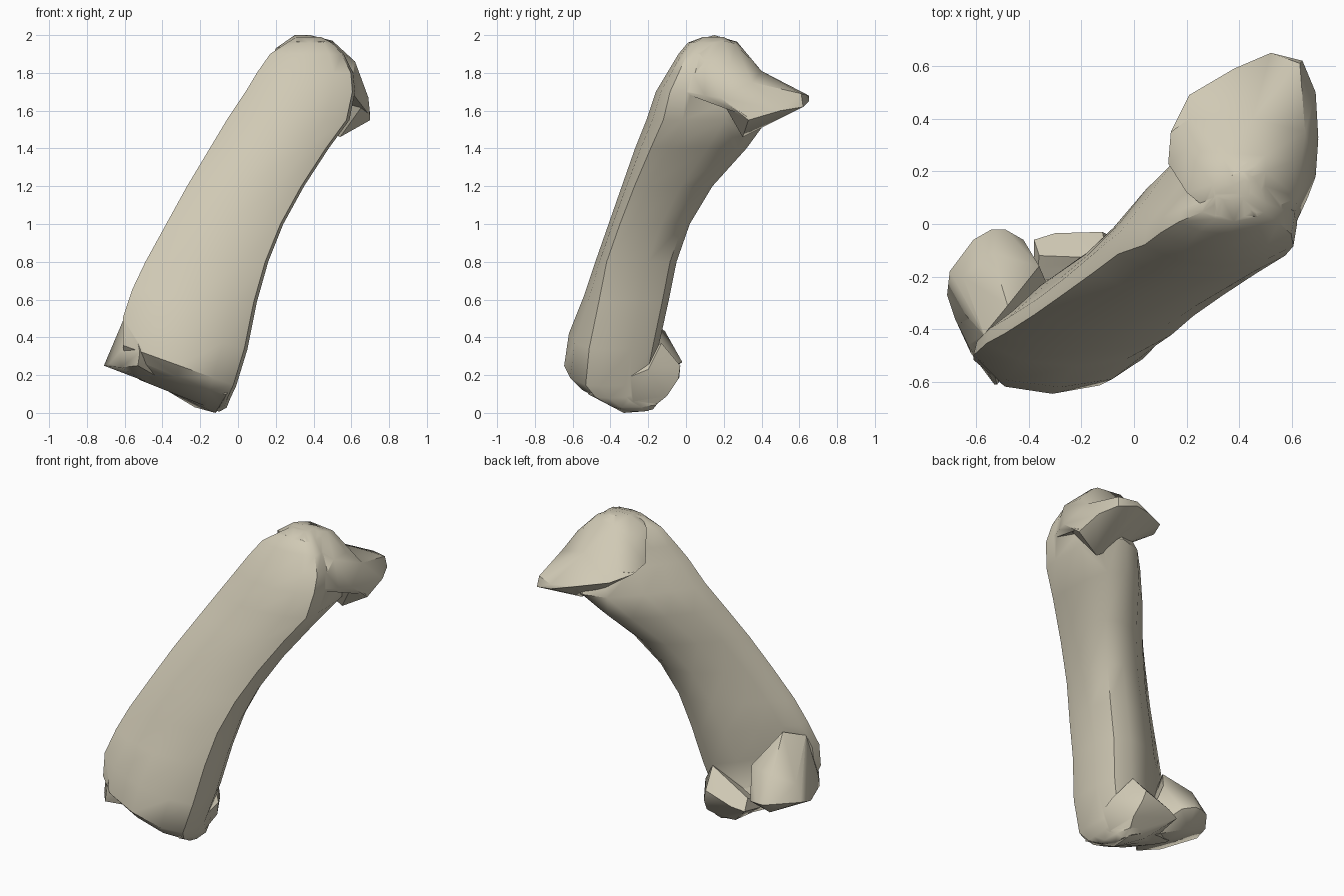
import bpy
import bmesh
from mathutils import Vector

if "Cube" in bpy.data.objects:
    bpy.data.objects.remove(bpy.data.objects["Cube"], do_unlink=True)

bone = bpy.data.materials.new("bone_beige")
bone.use_nodes = True
color = (0.63, 0.585, 0.46, 1)
bone.diffuse_color = color
bone.node_tree.nodes["Principled BSDF"].inputs["Base Color"].default_value = color


def add_object(name, bm):
    bmesh.ops.recalc_face_normals(bm, faces=bm.faces)
    mesh = bpy.data.meshes.new(name)
    bm.to_mesh(mesh)
    bm.free()
    mesh.materials.append(bone)
    obj = bpy.data.objects.new(name, mesh)
    bpy.context.collection.objects.link(obj)
    return obj


def hull(name, points):
    """Faceted solid wrapped around a few landmark points."""
    bm = bmesh.new()
    for p in points:
        bm.verts.new(p)
    result = bmesh.ops.convex_hull(bm, input=bm.verts[:])
    loose = {g for g in result["geom_interior"] + result["geom_unused"]
             if isinstance(g, bmesh.types.BMVert)}
    bmesh.ops.delete(bm, geom=list(loose), context="VERTS")
    return add_object(name, bm)


def loft(name, profile, rings):
    """Skin a profile over rings: z, left x, right x, front y, back y, tilt, front rounding."""
    bm = bmesh.new()
    loops = []
    for z, x0, x1, y0, y1, tilt, rounding in rings:
        mid, half = (x0 + x1) / 2, (x1 - x0) / 2
        loop = []
        for u, v in profile:
            depth = v + rounding * u ** 4 * (1 - v)
            loop.append(bm.verts.new(Vector((mid + u * half, y0 + depth * (y1 - y0),
                                             z + tilt * u * half))))
        loops.append(loop)
    count = len(profile)
    for low, high in zip(loops, loops[1:]):
        for i in range(count):
            j = (i + 1) % count
            bm.faces.new((low[i], low[j], high[j], high[i]))
    bm.faces.new(loops[0][::-1])
    bm.faces.new(loops[-1])
    return add_object(name, bm)


# Shaft: flat front, ridge at the back right, leaning up and backward, with a rolled foot
d_profile = [(-1, .15), (-.6, .04), (0, 0), (.6, .05), (.95, .14), (1, .3), (.98, .65),
             (.85, .92), (.55, 1), (.1, .93), (-.38, .68), (-.7, .46), (-.96, .29)]
shaft = loft("bone_shaft", d_profile, [
    (.09, -.52, -.1, -.36, -.16, -.4, .1),
    (.13, -.57, -.06, -.47, -.13, -.4, .12),
    (.19, -.6, -.04, -.58, -.15, -.4, .13),
    (.25, -.61, -.01, -.645, -.18, -.36, .15),
    (.42, -.61, .05, -.62, -.14, -.25, .12),
    (.62, -.56, .1, -.54, -.09, -.1, .05),
    (.8, -.49, .16, -.48, -.05, 0, 0),
    (1, -.38, .24, -.41, .02, 0, 0),
    (1.2, -.27, .35, -.34, .14, 0, 0),
    (1.4, -.15, .48, -.27, .32, 0, 0),
    (1.55, -.06, .59, -.21, .43, 0, 0),
    (1.7, .04, .62, -.16, .38, 0, 0),
    (1.8, .1, .61, -.1, .34, 0, 0),
    (1.9, .17, .56, -.04, .28, 0, 0),
    (1.96, .26, .5, .01, .25, 0, 0),
    (1.99, .31, .44, .09, .2, 0, 0),
])

# Lower joint: two knuckles bulging to the back
left_knuckle = hull("outer_knuckle", [
    (-.7, -.18, .27), (-.71, -.27, .25), (-.68, -.36, .26), (-.62, -.49, .24),
    (-.63, -.46, .32), (-.53, -.61, .25), (-.52, -.61, .32), (-.5, -.35, .17),
    (-.52, -.12, .18), (-.54, -.02, .27), (-.49, -.02, .27), (-.61, -.06, .28),
    (-.54, -.11, .43), (-.42, -.06, .25), (-.3, -.3, .12), (-.48, -.31, .62),
    (-.36, -.16, .43), (-.57, -.42, .58), (-.65, -.2, .37)])
right_knuckle = hull("inner_knuckle", [
    (-.06, -.52, .1), (-.12, -.33, 0), (-.12, -.2, .01), (-.05, -.28, .06),
    (-.08, -.1, .09), (-.23, -.18, .03), (-.12, -.03, .25), (-.3, -.035, .19),
    (-.1, -.13, .37), (-.38, -.06, .17), (-.36, -.12, .23), (0, -.2, .23),
    (-.38, -.3, .12), (-.02, -.4, .15), (-.1, -.04, .18)])

# Upper joint: domed head with a lip overhanging the back
head = hull("domed_head", [
    (.31, .03, 1.965), (.46, .03, 1.965), (.5, .2, 1.97), (.3, .15, 2), (.38, .15, 2),
    (.33, .27, 1.965), (.5, .26, 1.955), (.2, .12, 1.93), (.2, .28, 1.88), (.13, .23, 1.76),
    (.62, .1, 1.86), (.61, .24, 1.85), (.6, -.03, 1.7), (.66, .1, 1.68), (.69, .18, 1.67),
    (.7, .32, 1.57), (.14, .35, 1.74), (.21, .4, 1.75), (.45, .4, 1.81), (.65, .35, 1.75)])
lip = hull("back_lip", [
    (.13, .23, 1.76), (.14, .35, 1.73), (.21, .49, 1.71), (.38, .59, 1.68), (.52, .65, 1.68),
    (.52, .65, 1.65), (.64, .62, 1.62), (.63, .61, 1.69), (.69, .5, 1.6), (.7, .33, 1.55),
    (.69, .18, 1.67), (.65, .35, 1.75), (.45, .4, 1.81), (.21, .4, 1.75), (.3, .38, 1.62),
    (.5, .48, 1.57), (.54, .3, 1.46), (.62, .4, 1.54)])

# Weld all parts into one solid
for part in (left_knuckle, right_knuckle, head, lip):
    weld = shaft.modifiers.new("weld_" + part.name, "BOOLEAN")
    weld.operation = "UNION"
    weld.solver = "EXACT"
    weld.object = part
bpy.context.view_layer.update()
graph = bpy.context.evaluated_depsgraph_get()
welded = bpy.data.meshes.new_from_object(shaft.evaluated_get(graph))
shaft.modifiers.clear()
shaft.data = welded
for part in (left_knuckle, right_knuckle, head, lip):
    bpy.data.objects.remove(part, do_unlink=True)

# Smooth shading, keeping the joint edges crisp
bpy.ops.object.select_all(action="DESELECT")
shaft.select_set(True)
bpy.context.view_layer.objects.active = shaft
bpy.ops.object.shade_smooth_by_angle(angle=0.75)
